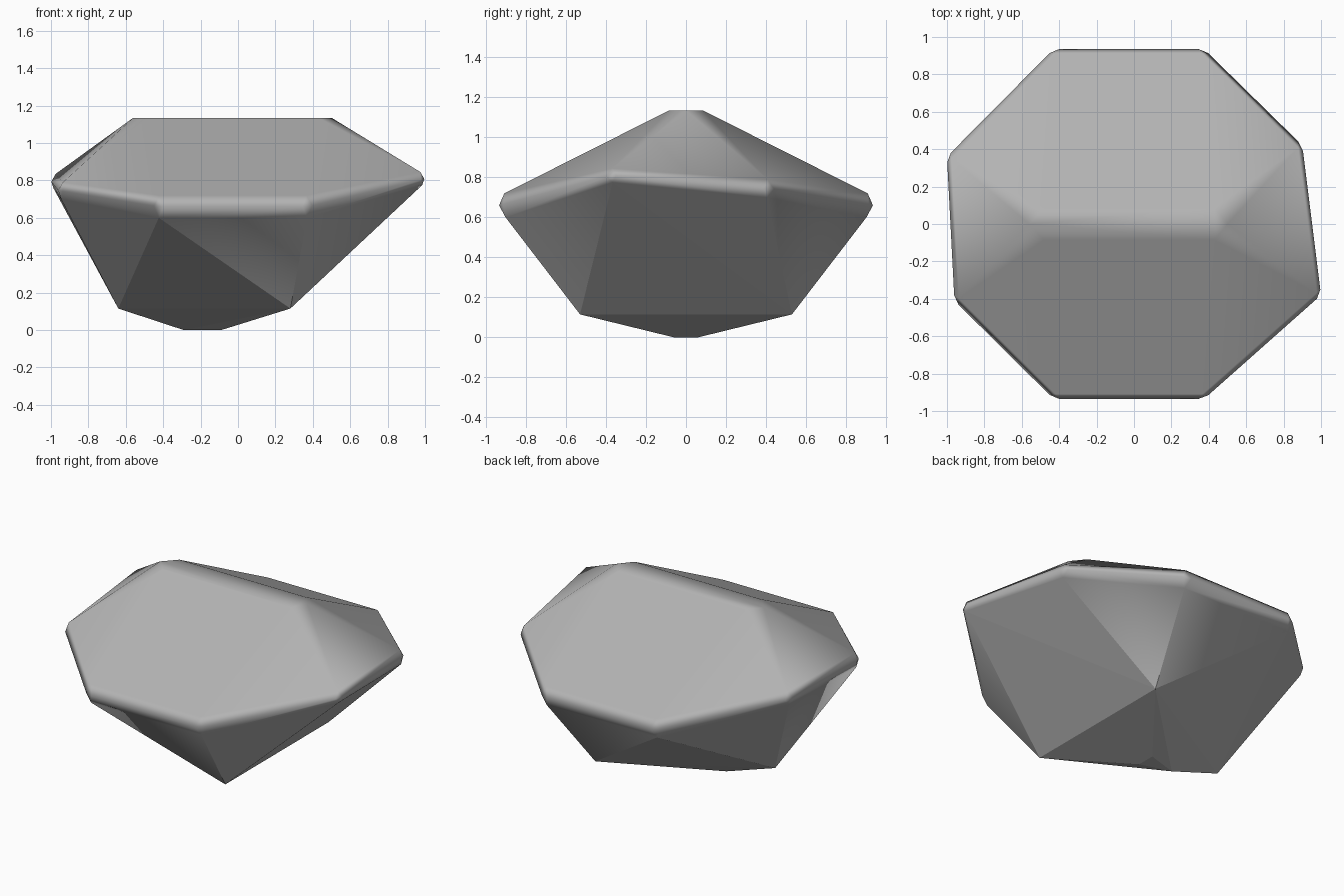
import bpy
import bmesh
from math import radians
from mathutils import Vector

cube = bpy.data.objects.get("Cube")
if cube:
    bpy.data.objects.remove(cube, do_unlink=True)

# Single stone colour
stone = bpy.data.materials.new("stone_grey")
stone.use_nodes = True
grey = (0.45, 0.45, 0.45, 1)
stone.diffuse_color = grey
bsdf = stone.node_tree.nodes["Principled BSDF"]
bsdf.inputs["Base Color"].default_value = grey
bsdf.inputs["Roughness"].default_value = 0.9

# Belt corners going round: widest point, height, half thickness of the worn rim
belt = [
    (-0.43, -0.935, 0.66, 0.06),
    (0.375, -0.935, 0.66, 0.06),
    (1.00, -0.38, 0.81, 0.035),
    (0.90, 0.42, 0.745, 0.045),
    (0.375, 0.935, 0.66, 0.06),
    (-0.43, 0.935, 0.66, 0.06),
    (-1.00, 0.36, 0.795, 0.04),
    (-0.96, -0.41, 0.745, 0.045),
]
points = []
for i, (x, y, z, half) in enumerate(belt):
    mid = Vector((x, y, z))
    # Two rim points clip each corner along its neighbouring edges
    for j in (i - 1, (i + 1) % len(belt)):
        toward = Vector(belt[j][:3]) - mid
        points.append(mid + toward.normalized() * 0.03)
    points.append(Vector((x * 0.975, y * 0.972, z + half)))
    points.append(Vector((x * 0.985, y * 0.965, z - half)))

# Worn ridge along the top
points += [Vector((-0.56, 0, 1.135)), Vector((0.5, 0, 1.135))]
for side in (-1, 1):
    points.append(Vector((-0.48, side * 0.085, 1.135)))
    points.append(Vector((0.43, side * 0.085, 1.135)))

# Three-sided base and its small flat foot
points += [Vector((-0.64, 0, 0.115)), Vector((-0.29, 0, 0))]
for side in (-1, 1):
    points.append(Vector((0.28, side * 0.53, 0.115)))
    points.append(Vector((-0.09, side * 0.06, 0)))

# Wrap the points in a convex skin
bm = bmesh.new()
for p in points:
    bm.verts.new(p)
hull = bmesh.ops.convex_hull(bm, input=bm.verts[:])
loose = [v for v in bm.verts if not v.link_faces]
bmesh.ops.delete(bm, geom=loose, context='VERTS')
bmesh.ops.dissolve_limit(bm, angle_limit=radians(1),
                         verts=bm.verts[:], edges=bm.edges[:])
bmesh.ops.recalc_face_normals(bm, faces=bm.faces[:])

# Soft worn rim and ridge, crisp facets underneath
for f in bm.faces:
    f.smooth = True
for e in bm.edges:
    e.smooth = min(v.co.z for v in e.verts) > 0.2

mesh = bpy.data.meshes.new("rock")
bm.to_mesh(mesh)
bm.free()
mesh.materials.append(stone)
rock = bpy.data.objects.new("rock", mesh)
bpy.context.collection.objects.link(rock)

weighted = rock.modifiers.new("facet_normals", 'WEIGHTED_NORMAL')
weighted.keep_sharp = True
weighted.weight = 100
